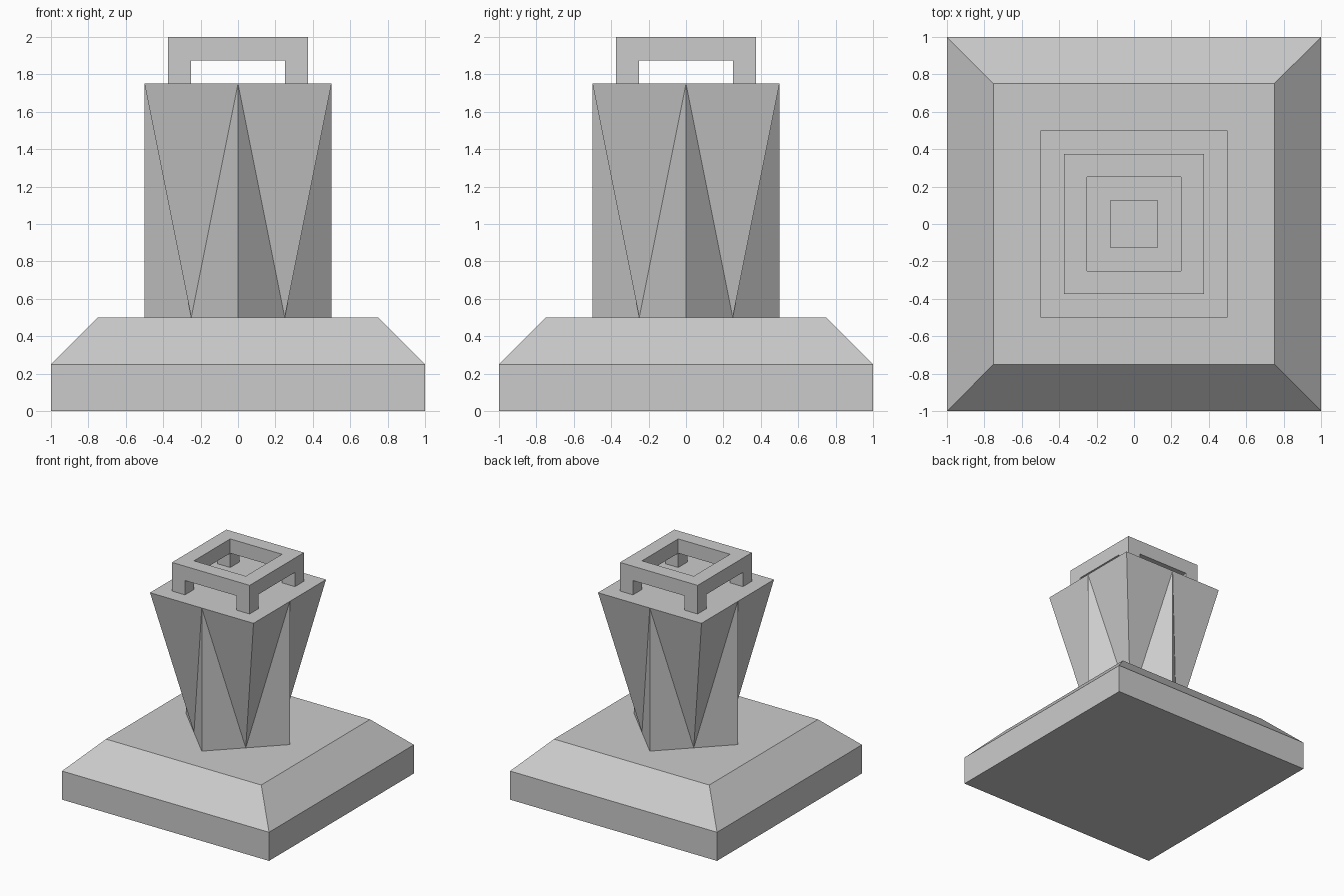
import bpy, bmesh
from mathutils import Vector

cube = bpy.data.objects.get("Cube")
if cube:
    bpy.data.objects.remove(cube, do_unlink=True)

grey = bpy.data.materials.new("stone grey")
grey.use_nodes = True
colour = (0.6, 0.6, 0.6, 1)
grey.diffuse_color = colour
grey.node_tree.nodes["Principled BSDF"].inputs["Base Color"].default_value = colour


def finish(name, bm):
    bmesh.ops.recalc_face_normals(bm, faces=bm.faces)
    mesh = bpy.data.meshes.new(name)
    bm.to_mesh(mesh)
    bm.free()
    mesh.materials.append(grey)
    obj = bpy.data.objects.new(name, mesh)
    bpy.context.collection.objects.link(obj)
    return obj


def square(half, z):
    return [Vector((x * half, y * half, z)) for x, y in ((-1, -1), (1, -1), (1, 1), (-1, 1))]


def add_loop(bm, points):
    return [bm.verts.new(p) for p in points]


def bridge(bm, a, b):
    n = len(a)
    for i in range(n):
        j = (i + 1) % n
        bm.faces.new((a[i], a[j], b[j], b[i]))


# Square plinth with a sloped shoulder
bm = bmesh.new()
loops = [add_loop(bm, square(h, z)) for h, z in ((1, 0), (1, 0.25), (0.75, 0.5))]
for a, b in zip(loops, loops[1:]):
    bridge(bm, a, b)
bm.faces.new(loops[0])
bm.faces.new(loops[-1])
finish("plinth", bm)

# Column: diamond foot turning into a square head, with a square socket on top
bm = bmesh.new()
corners = square(0.5, 1.75)
top, foot = [], []
for i, c in enumerate(corners):
    mid = (c + corners[(i + 1) % 4]) / 2
    top += [c, mid]
    foot += [Vector((c.x / 2, c.y / 2, 0.5)), Vector((mid.x, mid.y, 0.5))]
top, foot = add_loop(bm, top), add_loop(bm, foot)
for i in range(0, 8, 2):
    for side in (1, -1):
        m = (i + side) % 8
        bm.faces.new((top[i], top[m], foot[i]))
        bm.faces.new((foot[i], top[m], foot[m]))
bm.faces.new(foot)
rim = add_loop(bm, square(0.125, 1.75))
floor = add_loop(bm, square(0.125, 1.5))
for i in range(4):
    a, b = 2 * i, (2 * i + 2) % 8
    bm.faces.new((top[a], top[a + 1], top[b], rim[(i + 1) % 4], rim[i]))
bridge(bm, rim, floor)
bm.faces.new(floor)
finish("column", bm)

# Open square frame
bm = bmesh.new()
ring = [add_loop(bm, square(h, z)) for h, z in
        ((0.375, 1.875), (0.375, 2), (0.25, 2), (0.25, 1.875))]
for i in range(4):
    bridge(bm, ring[i], ring[(i + 1) % 4])
finish("top_frame", bm)

# Four short legs under the frame
for x, side in ((-1, "right"), (1, "left")):
    for y, end in ((-1, "front"), (1, "back")):
        bm = bmesh.new()
        bmesh.ops.create_cube(bm, size=0.125)
        bmesh.ops.translate(bm, verts=bm.verts, vec=(x * 0.3125, y * 0.3125, 1.8125))
        finish(f"frame_leg_{end}_{side}", bm)
